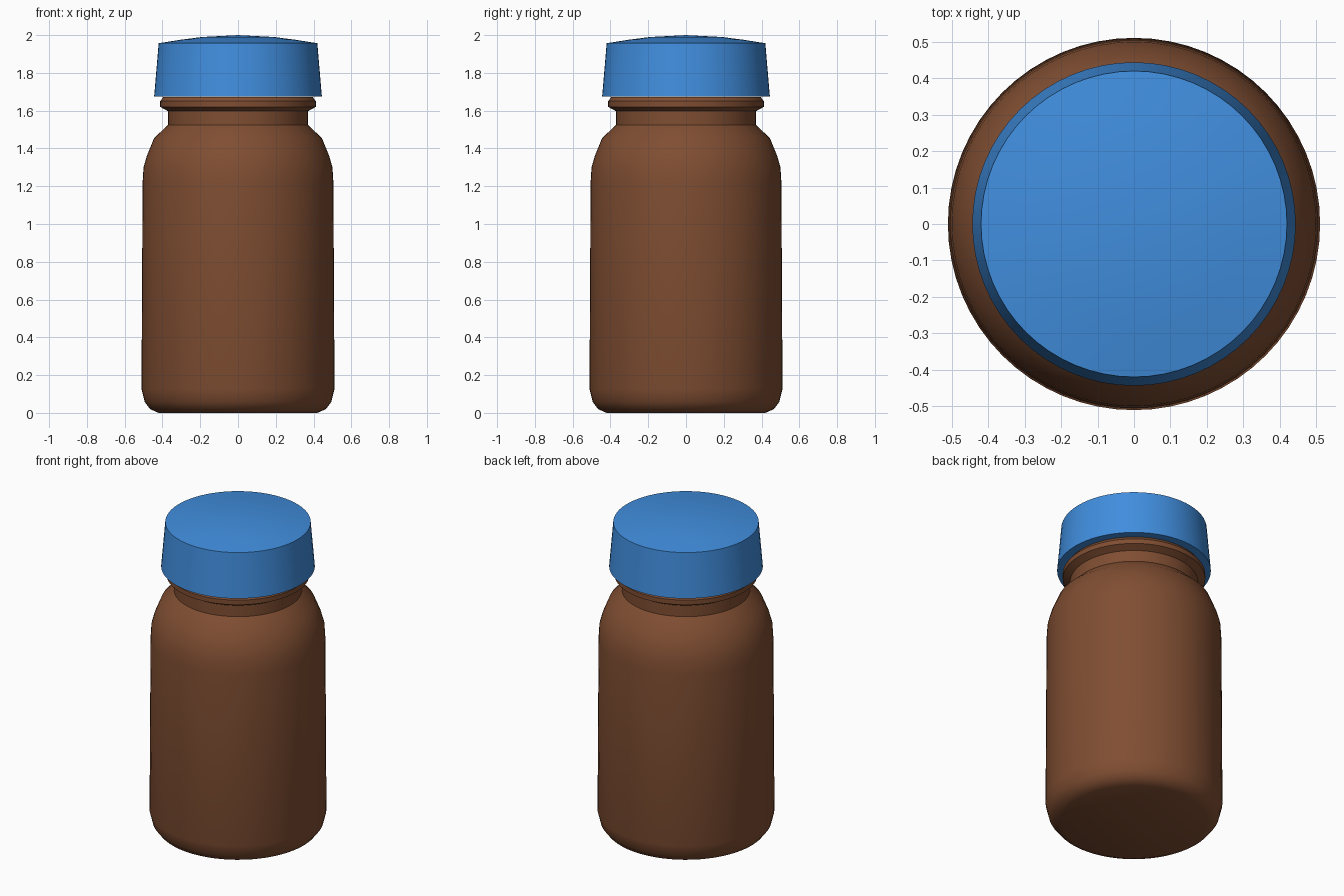
import bpy, bmesh, math

if "Cube" in bpy.data.objects:
    bpy.data.objects.remove(bpy.data.objects["Cube"])

SEGMENTS = 64


def material(name, color):
    m = bpy.data.materials.new(name)
    m.diffuse_color = (*color, 1)
    m.use_nodes = True
    m.node_tree.nodes["Principled BSDF"].inputs["Base Color"].default_value = m.diffuse_color
    return m


def lathe(name, profile, mat):
    """Revolve (radius, height) points around z; profile starts and ends on the axis."""
    bm = bmesh.new()
    verts = [bm.verts.new((r, 0, z)) for r, z in profile]
    edges = [bm.edges.new(pair) for pair in zip(verts, verts[1:])]
    bmesh.ops.spin(bm, geom=verts + edges, cent=(0, 0, 0), axis=(0, 0, 1),
                   angle=math.tau, steps=SEGMENTS)
    bmesh.ops.remove_doubles(bm, verts=bm.verts, dist=1e-4)
    bmesh.ops.recalc_face_normals(bm, faces=bm.faces)
    mesh = bpy.data.meshes.new(name)
    bm.to_mesh(mesh)
    bm.free()
    mesh.materials.append(mat)
    obj = bpy.data.objects.new(name, mesh)
    bpy.context.collection.objects.link(obj)
    bpy.ops.object.select_all(action='DESELECT')
    obj.select_set(True)
    bpy.context.view_layer.objects.active = obj
    bpy.ops.object.shade_smooth_by_angle(angle=math.radians(30))
    return obj


brown = material("amber brown", (0.215, 0.076, 0.032))
blue = material("cap blue", (0.052, 0.27, 0.73))

# Bottle: rounded base, slightly tapered wall, curved shoulder, neck and bead
lathe("bottle", [
    (0, 0.0), (0.42, 0.0), (0.465, 0.02), (0.494, 0.058), (0.511, 0.127),
    (0.505, 1.22), (0.500, 1.30), (0.483, 1.36), (0.444, 1.455), (0.37, 1.525),
    (0.37, 1.597), (0.412, 1.62), (0.412, 1.65), (0.395, 1.673), (0, 1.673),
], brown)

# Cap: tapered side with a low domed top
lathe("cap", [
    (0, 1.675), (0.444, 1.675), (0.42, 1.957), (0.30, 1.976),
    (0.19, 1.99), (0, 2.0),
], blue)
